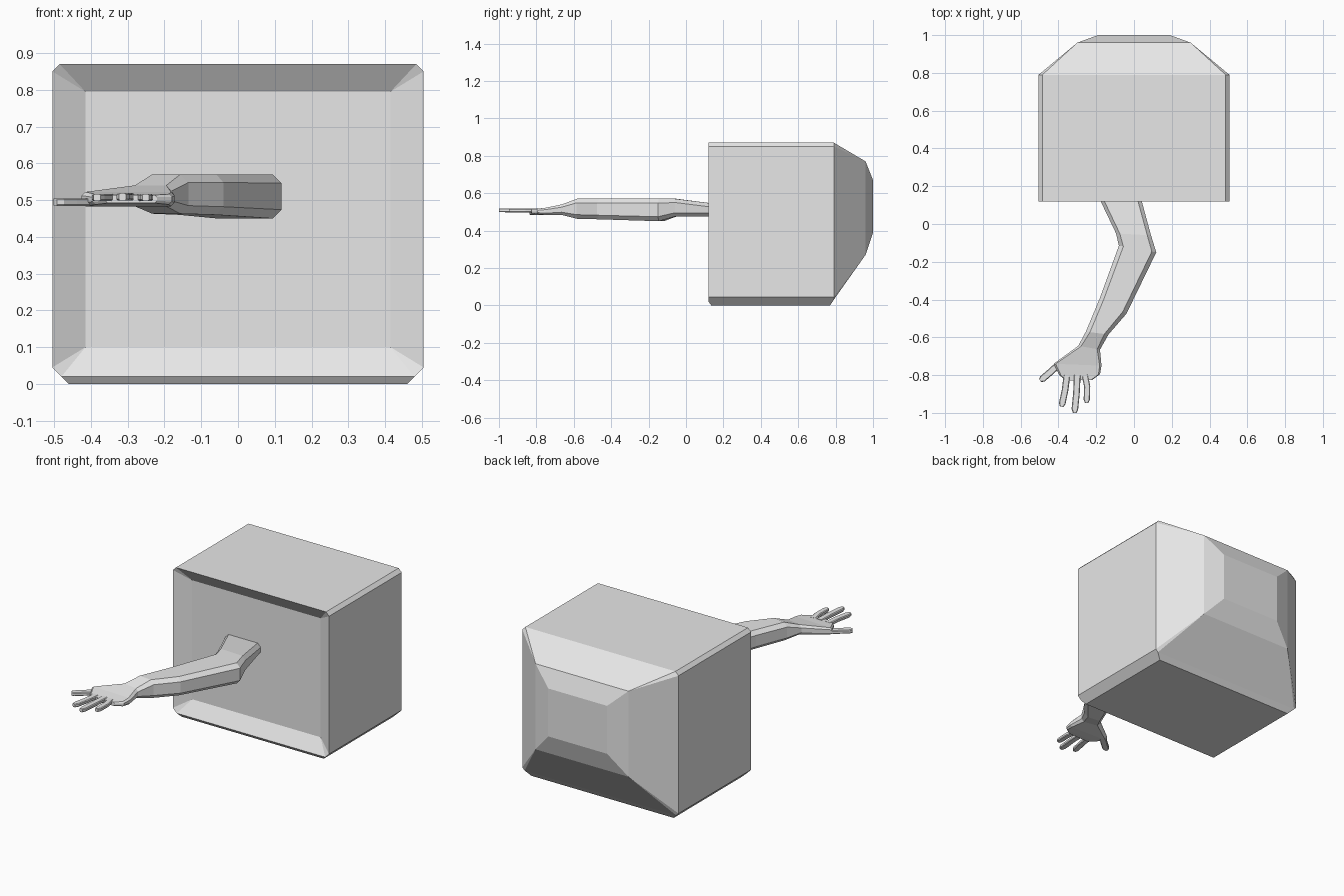
import bpy, bmesh
from mathutils import Vector

if "Cube" in bpy.data.objects:
    bpy.data.objects.remove(bpy.data.objects["Cube"])

grey = bpy.data.materials.new("plain grey")
grey.diffuse_color = (0.8, 0.8, 0.8, 1)
grey.use_nodes = True
grey.node_tree.nodes["Principled BSDF"].inputs["Base Color"].default_value = grey.diffuse_color


def loft(name, rings):
    """Skin a list of equal-length point rings and cap both ends."""
    bm = bmesh.new()
    loops = [[bm.verts.new(p) for p in ring] for ring in rings]
    n = len(loops[0])
    for a, b in zip(loops, loops[1:]):
        for i in range(n):
            j = (i + 1) % n
            bm.faces.new((a[i], a[j], b[j], b[i]))
    bm.faces.new(loops[0])
    bm.faces.new(loops[-1])
    bmesh.ops.remove_doubles(bm, verts=bm.verts, dist=0.0005)
    bmesh.ops.recalc_face_normals(bm, faces=bm.faces)
    mesh = bpy.data.meshes.new(name)
    bm.to_mesh(mesh)
    bm.free()
    mesh.materials.append(grey)
    obj = bpy.data.objects.new(name, mesh)
    bpy.context.collection.objects.link(obj)
    return obj


def case_ring(y, hx, z0, z1, cb, ct):
    """Rectangle with cut corners: cb at the bottom, ct at the top."""
    return [(-hx + cb, y, z0), (hx - cb, y, z0), (hx, y, z0 + cb), (hx, y, z1 - ct),
            (hx - ct, y, z1), (-hx + ct, y, z1), (-hx, y, z1 - ct), (-hx, y, z0 + cb)]


def limb_ring(left, right, z0, z1, c):
    """Eight-sided section between two plan points."""
    l, r = Vector(left), Vector(right)
    d = (r - l).normalized() * c
    plan = [(l + d, z0), (r - d, z0), (r, z0 + c), (r, z1 - c),
            (r - d, z1), (l + d, z1), (l, z1 - c), (l, z0 + c)]
    return [(p.x, p.y, z) for p, z in plan]


# Monitor case: recessed screen, box, tapered back
loft("monitor_case", [
    case_ring(0.17, 0.415, 0.10, 0.795, 0, 0),
    case_ring(0.12, 0.505, 0.02, 0.87, 0.025, 0.02),
    case_ring(0.135, 0.505, 0.0, 0.87, 0.045, 0.02),
    case_ring(0.77, 0.505, 0.0, 0.87, 0.045, 0.02),
    case_ring(0.79, 0.505, 0.03, 0.87, 0.015, 0.02),
    case_ring(0.96, 0.30, 0.27, 0.77, 0, 0),
    case_ring(1.0, 0.19, 0.39, 0.67, 0, 0),
])

# Arm and palm reaching out of the screen
loft("arm", [limb_ring(*s) for s in [
    ((-0.205, 0.18), (0.025, 0.18), 0.475, 0.54, 0.02),
    ((-0.095, -0.05), (0.09, -0.06), 0.475, 0.57, 0.02),
    ((-0.08, -0.115), (0.118, -0.15), 0.45, 0.57, 0.024),
    ((-0.18, -0.39), (-0.04, -0.475), 0.46, 0.57, 0.022),
    ((-0.255, -0.57), (-0.135, -0.585), 0.463, 0.57, 0.022),
    ((-0.295, -0.645), (-0.18, -0.665), 0.483, 0.54, 0.015),
    ((-0.425, -0.74), (-0.172, -0.75), 0.483, 0.522, 0.01),
    ((-0.395, -0.80), (-0.18, -0.795), 0.488, 0.516, 0.008),
    ((-0.36, -0.83), (-0.22, -0.825), 0.492, 0.514, 0.006),
]])


# Fingers and thumb: tapered bars along a short path
def finger(name, path, width, z0, z1):
    pts = [Vector(p) for p in path]
    rings = []
    for i, p in enumerate(pts):
        t = (pts[min(i + 1, len(pts) - 1)] - pts[max(i - 1, 0)]).normalized()
        s = Vector((-t.y, t.x)) * width / 2 * (0.55 if i == len(pts) - 1 else 1)
        rings.append(limb_ring(p - s, p + s, z0, z1, 0.004))
    loft(name, rings)


finger("first_finger", [(-0.355, -0.80), (-0.365, -0.88), (-0.38, -0.95), (-0.383, -0.967)], 0.035, 0.497, 0.517)
finger("middle_finger", [(-0.30, -0.80), (-0.305, -0.90), (-0.313, -0.98), (-0.314, -1.0)], 0.035, 0.499, 0.519)
finger("last_finger", [(-0.26, -0.80), (-0.248, -0.86), (-0.25, -0.93), (-0.251, -0.947)], 0.033, 0.497, 0.517)
finger("thumb", [(-0.40, -0.745), (-0.45, -0.79), (-0.485, -0.82), (-0.497, -0.828)], 0.036, 0.484, 0.505)
